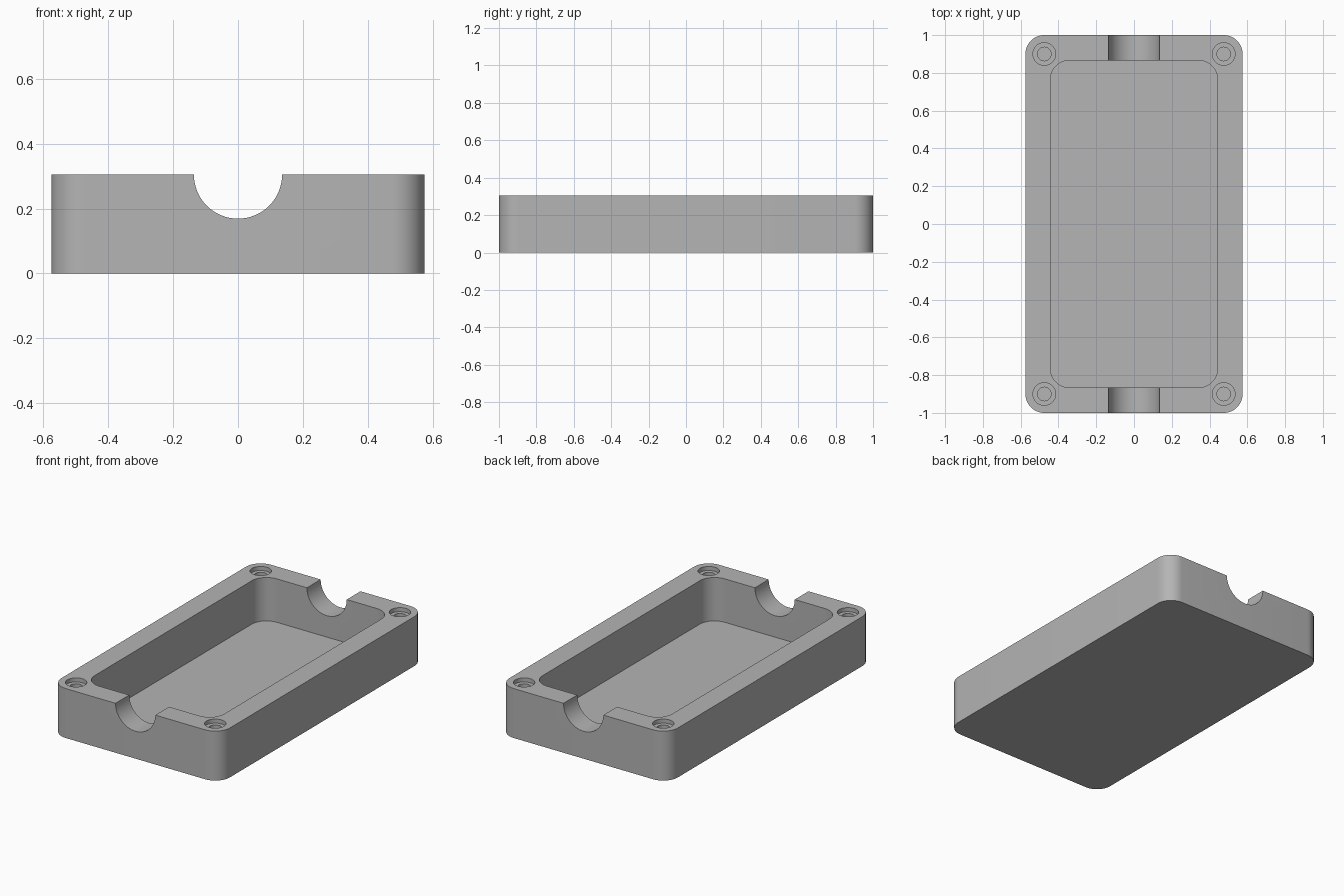
import bpy, bmesh
from math import pi, cos, sin, radians
from mathutils import Matrix, Vector

cube = bpy.data.objects.get("Cube")
if cube:
    bpy.data.objects.remove(cube, do_unlink=True)

HALF_X, HALF_Y, HEIGHT = 0.575, 1.0, 0.305
FLOOR, ABOVE = 0.037, 0.4

grey = bpy.data.materials.new("plain grey")
grey.use_nodes = True
colour = (0.46, 0.46, 0.46, 1)
grey.diffuse_color = colour
grey.node_tree.nodes["Principled BSDF"].inputs["Base Color"].default_value = colour


def arc(cx, cy, r, start, end, steps):
    angles = [start + (end - start) * i / steps for i in range(steps + 1)]
    return [(cx + r * cos(a), cy + r * sin(a)) for a in angles]


def rounded_rectangle(hx, hy, r):
    points = []
    for i, (sx, sy) in enumerate([(1, 1), (-1, 1), (-1, -1), (1, -1)]):
        points += arc(sx * (hx - r), sy * (hy - r), r, i * pi / 2, (i + 1) * pi / 2, 12)
    return points


def prism(name, outline, low, high, matrix=Matrix()):
    """Extrude a flat outline from low to high along its own z axis."""
    bm = bmesh.new()
    face = bm.faces.new([bm.verts.new((x, y, low)) for x, y in outline])
    top = bmesh.ops.extrude_face_region(bm, geom=[face])["geom"]
    verts = [v for v in top if isinstance(v, bmesh.types.BMVert)]
    bmesh.ops.translate(bm, verts=verts, vec=Vector((0, 0, high - low)))
    bm.transform(matrix)
    bmesh.ops.recalc_face_normals(bm, faces=bm.faces)
    mesh = bpy.data.meshes.new(name)
    bm.to_mesh(mesh)
    bm.free()
    mesh.materials.append(grey)
    obj = bpy.data.objects.new(name, mesh)
    bpy.context.collection.objects.link(obj)
    return obj


# Tray body
tray = prism("tray_body", rounded_rectangle(HALF_X, HALF_Y, 0.1), 0, HEIGHT)

# Central pocket
cutters = [prism("pocket_cutter", rounded_rectangle(0.442, 0.866, 0.1), FLOOR, ABOVE)]

# Half-round cable notch through both end walls
notch = arc(0, HEIGHT, 0.136, pi, 2 * pi, 32) + [(0.136, ABOVE), (-0.136, ABOVE)]
cutters.append(prism("notch_cutter", notch, -1.2, 1.2, Matrix.Rotation(pi / 2, 4, "X")))

# Stepped screw holes at the corners
for sx in (-1, 1):
    for sy in (-1, 1):
        for label, radius, bottom in (("counterbore", 0.06, HEIGHT - 0.025),
                                      ("screw_hole", 0.036, FLOOR)):
            circle = arc(sx * 0.475, sy * 0.9, radius, 0, 2 * pi, 32)[:-1]
            cutters.append(prism(label + "_cutter", circle, bottom, ABOVE))

# Cut everything out, then discard the cutters
bpy.context.view_layer.objects.active = tray
for cutter in cutters:
    cutter.hide_render = True
    mod = tray.modifiers.new("cut", "BOOLEAN")
    mod.operation, mod.solver, mod.object = "DIFFERENCE", "EXACT", cutter
    bpy.ops.object.modifier_apply(modifier=mod.name)
    bpy.data.objects.remove(cutter, do_unlink=True)

# Smooth curved walls, crisp edges
bpy.ops.object.select_all(action="DESELECT")
tray.select_set(True)
bpy.ops.object.shade_smooth_by_angle(angle=radians(30))
